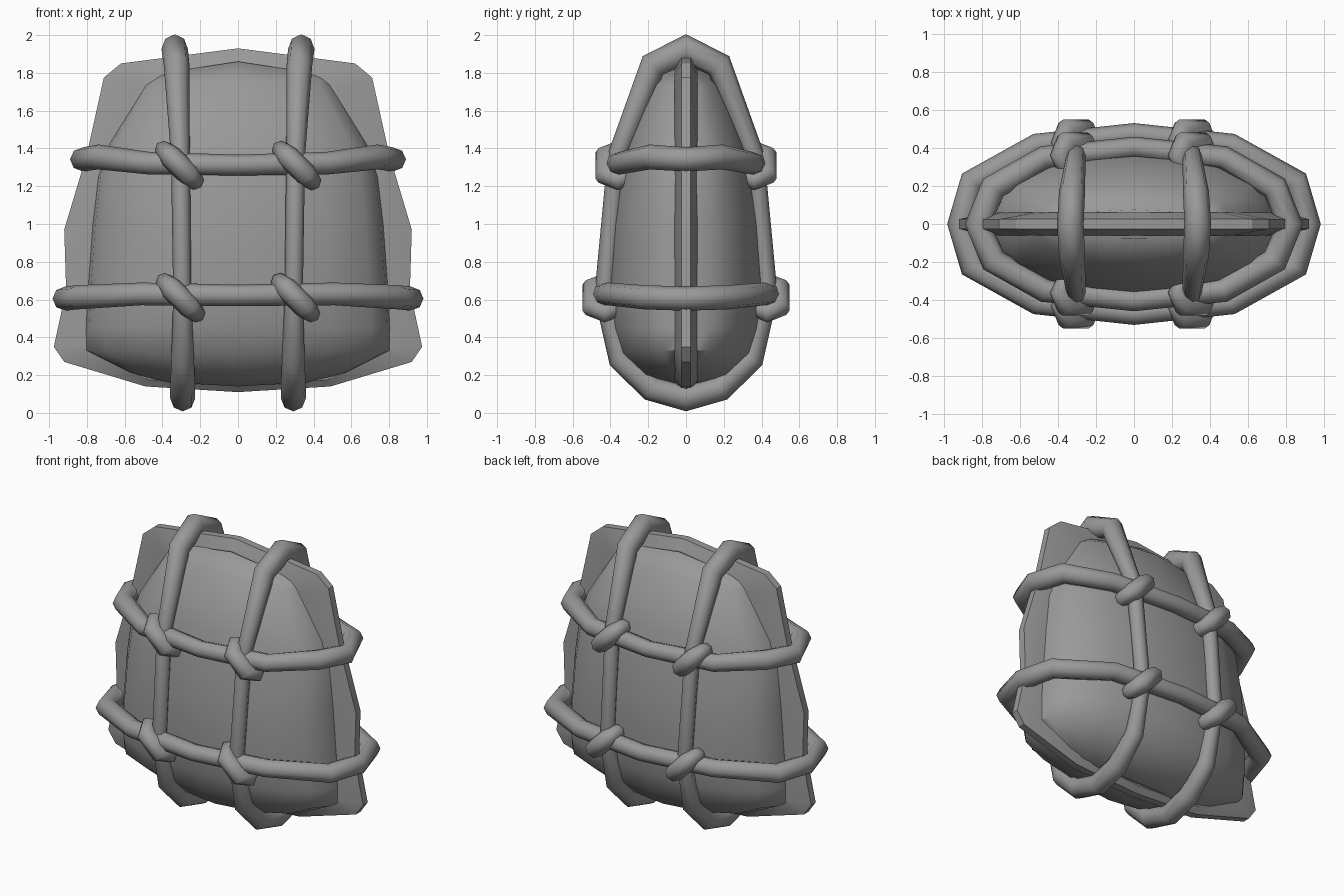
import bpy, bmesh, math
from mathutils import Vector as V

if "Cube" in bpy.data.objects:
    bpy.data.objects.remove(bpy.data.objects["Cube"])

grey = bpy.data.materials.new("dark_grey")
grey.diffuse_color = (.32, .32, .32, 1)
grey.use_nodes = True
grey.node_tree.nodes["Principled BSDF"].inputs["Base Color"].default_value = grey.diffuse_color


def finish(name, bm, angle):
    bmesh.ops.recalc_face_normals(bm, faces=bm.faces)
    me = bpy.data.meshes.new(name)
    bm.to_mesh(me)
    bm.free()
    me.materials.append(grey)
    ob = bpy.data.objects.new(name, me)
    bpy.context.collection.objects.link(ob)
    bpy.ops.object.select_all(action='DESELECT')
    ob.select_set(True)
    bpy.context.view_layer.objects.active = ob
    bpy.ops.object.shade_smooth_by_angle(angle=math.radians(angle))
    return ob


def bridge(bm, rings, closed=False):
    n = len(rings[0])
    pairs = list(zip(rings, rings[1:])) + ([(rings[-1], rings[0])] if closed else [])
    for a, b in pairs:
        for i in range(n):
            j = (i + 1) % n
            bm.faces.new((a[i], a[j], b[j], b[i]))


def rope(name, pts, radii, normal, sides=8):
    """Closed tube with mitred corners around a loop of points."""
    bm = bmesh.new()
    N = V(normal).normalized()
    pts = [V(p) for p in pts]
    rings = []
    for i, p in enumerate(pts):
        a = (p - pts[i - 1]).normalized()
        b = (pts[(i + 1) % len(pts)] - p).normalized()
        out = (a + b).normalized().cross(N).normalized()
        miter = 1 / max(0.6, math.sqrt((1 + a.dot(b)) / 2))
        r = radii[i]
        rings.append([bm.verts.new(p + out * r * miter * math.cos(t) + N * r * math.sin(t))
                      for t in (2 * math.pi * k / sides for k in range(sides))])
    bridge(bm, rings, True)
    return finish(name, bm, 65)


# Sack body: rounded sections (z at the sides, half width, half depth, rise at the middle)
levels = [(.165, .42, .09, -.025), (.215, .58, .25, -.03), (.33, .81, .365, -.02), (.45, .81, .41, 0),
          (.65, .80, .435, 0), (1.0, .775, .41, 0), (1.25, .745, .375, 0), (1.42, .69, .335, 0),
          (1.73, .50, .205, .03), (1.79, .46, .075, .07)]
quarter = [(1, .06), (.975, .32), (.87, .59), (.6, .84), (.3, .96), (0, 1)]
half = quarter + [(-x, y) for x, y in quarter[-2::-1]]
section = half + [(x, -y) for x, y in half[::-1]]
bm = bmesh.new()
rings = [[bm.verts.new((x * w, y * d, z + rise * (1 - abs(x)))) for x, y in section]
         for z, w, d, rise in levels]
bridge(bm, rings)
bm.faces.new(rings[0])
bm.faces.new(rings[-1])
finish("sack_body", bm, 60)


# Flat seam around the sack, thinner at its outer edge
def both_sides(pts):
    return pts + [(-x, z) for x, z in pts[-2:0:-1]]


outer = both_sides([(0, 1.93), (.62, 1.85), (.71, 1.775), (.80, 1.37), (.92, .97),
                    (.91, .65), (.975, .35), (.92, .27), (.49, .14), (0, .11)])
inner = both_sides([(0, 1.86), (.46, 1.79), (.52, 1.71), (.70, 1.38), (.77, 1.0),
                    (.79, .65), (.80, .36), (.79, .32), (.47, .175), (0, .145)])
bm = bmesh.new()
rings = [[bm.verts.new((x, y, z)) for x, z in o]
         for o, y in ((inner, -.06), (outer, -.025), (outer, .025), (inner, .06))]
bridge(bm, rings)
bm.faces.new(rings[0])
bm.faces.new(rings[-1])
finish("seam_flange", bm, 20)

# Vertical ropes: (x, y, z, radius) for one half of the loop
vert = [(.335, 0, 1.926, .07), (.325, .175, 1.84, .068), (.305, .365, 1.36, .05), (.295, .437, .62, .048),
        (.293, .35, .285, .06), (.293, .185, .13, .066), (.293, 0, .077, .066)]
vert += [(x, -y, z, r) for x, y, z, r in vert[-2:0:-1]]
for side, s in (("left", -1), ("right", 1)):
    rope("vertical_rope_" + side, [(s * x, -y, z) for x, y, z, r in vert],
         [p[3] for p in vert], (1, 0, 0))


# Horizontal ropes: quarter path mirrored round
def ring_rope(name, q):
    h = q + [(-x, y, z, r) for x, y, z, r in q[-2::-1]]
    loop = h + [(x, -y, z, r) for x, y, z, r in h[-2:0:-1]]
    rope(name, [p[:3] for p in loop], [p[3] for p in loop], (0, 0, 1))


ring_rope("lower_rope", [(.915, 0, .605, .064), (.85, .222, .612, .064), (.51, .415, .63, .06), (0, .473, .622, .057)])
ring_rope("upper_rope", [(.82, 0, 1.342, .064), (.74, .192, 1.355, .066), (.47, .35, 1.322, .06), (0, .403, 1.312, .055)])

# Diagonal knots where the ropes cross, front and back
shape = [(-.065, .045), (.065, .045), (.105, -.015), (.065, -.08), (-.065, -.08), (-.105, -.015)]
k = math.sqrt(.5)
for level, cx, cy, cz in (("lower", .305, .443, .61), ("upper", .31, .375, 1.31)):
    for s in (-1, 1):
        for f in (-1, 1):
            rope("knot_%s_%s_%s" % (level, "left" if s < 0 else "right", "front" if f < 0 else "back"),
                 [(s * cx + u * k, f * (cy + v), cz - u * k) for u, v in shape],
                 [.06, .06, .052, .05, .05, .052], (1, 0, 1))
